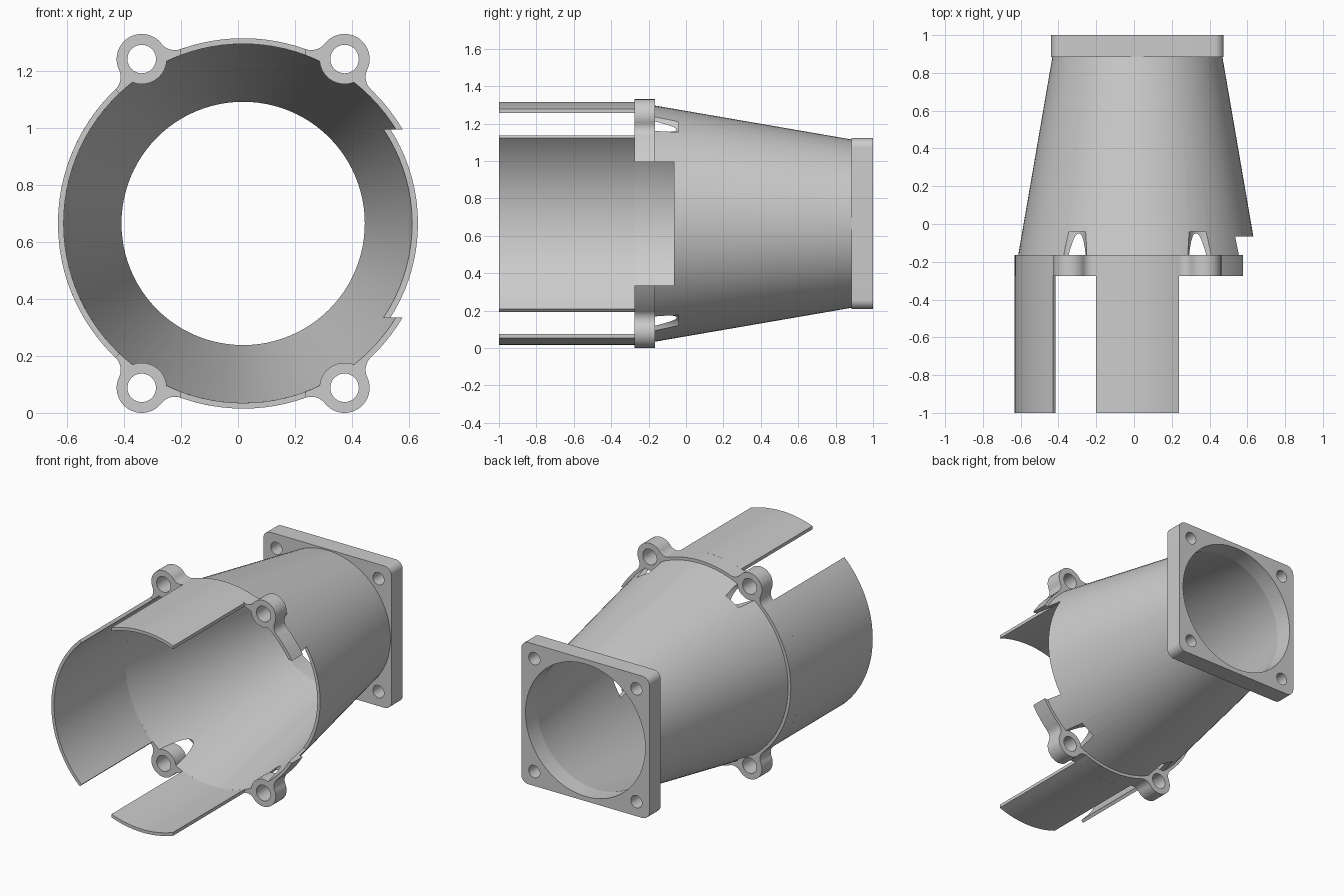
import bpy, bmesh
from math import sin, cos, pi, asin, acos, atan2, hypot, radians

if "Cube" in bpy.data.objects:
    bpy.data.objects.remove(bpy.data.objects["Cube"])

CX, CZ = 0.018, 0.665              # duct axis
R, RI = 0.65, 0.63                 # front shell radii
FRONT, RING0, RING1, PLATE0, BACK = -1.0, -0.275, -0.165, 0.885, 1.0
LUG_X, LUG_Z, LUG_R, HOLE_R, FILLET = 0.356, 0.577, 0.088, 0.05, 0.06

grey = bpy.data.materials.new("light_grey")
grey.use_nodes = True
grey.diffuse_color = (0.6, 0.6, 0.6, 1)
grey.node_tree.nodes["Principled BSDF"].inputs["Base Color"].default_value = (0.6, 0.6, 0.6, 1)


def finish(name, bm):
    bmesh.ops.recalc_face_normals(bm, faces=bm.faces)
    mesh = bpy.data.meshes.new(name)
    bm.to_mesh(mesh)
    bm.free()
    mesh.materials.append(grey)
    obj = bpy.data.objects.new(name, mesh)
    bpy.context.collection.objects.link(obj)
    return obj


def arc(r, a0, a1, n, c=(0, 0)):
    return [(c[0] + r * cos(a0 + (a1 - a0) * i / n),
             c[1] + r * sin(a0 + (a1 - a0) * i / n)) for i in range(n + 1)]


def prism(name, pts, y0, y1):
    """Extrude an outline drawn around the duct axis along y."""
    bm = bmesh.new()
    rings = [[bm.verts.new((CX + u, y, CZ + v)) for u, v in pts] for y in (y0, y1)]
    n = len(pts)
    for ring in rings:
        bm.faces.new(ring)
    for i in range(n):
        j = (i + 1) % n
        bm.faces.new((rings[0][i], rings[0][j], rings[1][j], rings[1][i]))
    return finish(name, bm)


def rod(name, r, c, y0, y1, n=40):
    return prism(name, arc(r, 0, 2 * pi, n, c)[:-1], y0, y1)


def lathe(name, profile, n=96):
    """Revolve a closed (radius, y) profile around the duct axis."""
    bm = bmesh.new()
    rings = [[bm.verts.new((CX + r * cos(2 * pi * i / n), y, CZ + r * sin(2 * pi * i / n)))
              for r, y in profile] for i in range(n)]
    m = len(profile)
    for i in range(n):
        a, b = rings[i], rings[(i + 1) % n]
        for k in range(m):
            l = (k + 1) % m
            bm.faces.new((a[k], a[l], b[l], b[k]))
    return finish(name, bm)


def boolean(obj, others, operation="DIFFERENCE"):
    for other in others:
        mod = obj.modifiers.new("bool", "BOOLEAN")
        mod.operation, mod.solver, mod.object = operation, "EXACT", other
    graph = bpy.context.evaluated_depsgraph_get()
    graph.update()
    mesh = bpy.data.meshes.new_from_object(obj.evaluated_get(graph))
    obj.modifiers.clear()
    obj.data = mesh


def smooth(obj):
    bpy.ops.object.select_all(action="DESELECT")
    obj.select_set(True)
    bpy.context.view_layer.objects.active = obj
    bpy.ops.object.shade_smooth_by_angle(angle=radians(30))


# Tapered duct with the stepped ring at its mouth
duct = lathe("tapered_duct", [(R, RING0), (R, RING1), (0.631, RING1), (0.45, PLATE0),
                              (0.427, PLATE0), (RI, RING0)])

# Cable opening on the left side, screw clearances and lug holes
corners = [(sx, sz) for sx in (-1, 1) for sz in (-1, 1)]
centres = [(sx * LUG_X, sz * LUG_Z) for sx, sz in corners]
side_cut = prism("side_cutter", [(0.3, -0.33), (0.8, -0.33), (0.8, 0.33), (0.3, 0.33)], -0.4, -0.065)
clearances = [rod("clearance_cutter", LUG_R, c, RING1, -0.04) for c in centres]
holes = [rod("hole_cutter", HOLE_R, c, -0.35, -0.1) for c in centres]
boolean(duct, [side_cut] + clearances + holes)
parts = [duct]

# Screw lugs blended into the ring by fillets
dist = hypot(LUG_X, LUG_Z)
A, B = R + FILLET, LUG_R + FILLET
phi = acos((A * A + dist * dist - B * B) / (2 * A * dist))
fx, fy = A * cos(phi), A * sin(phi)          # fillet centre with the lug on the +u axis
to_lug = atan2(-fy, dist - fx)
lug_start = atan2(fy, fx - dist)
half = arc(FILLET, phi - pi, to_lug, 10, (fx, fy))
outline = half + arc(LUG_R, lug_start, -lug_start, 32, (dist, 0))[1:-1]
outline += [(u, -v) for u, v in reversed(half)]
for (sx, sz), c, hole in zip(corners, centres, holes):
    t = atan2(c[1], c[0])
    name = ("upper_" if sz > 0 else "lower_") + ("left" if sx > 0 else "right") + "_lug"
    lug = prism(name, [(u * cos(t) - v * sin(t), u * sin(t) + v * cos(t)) for u, v in outline],
                RING0, RING1)
    disc = rod("lug_disc", LUG_R, c, RING0, RING1)
    boolean(lug, [disc], "UNION")
    boolean(lug, [hole])
    bpy.data.objects.remove(disc)
    parts.append(lug)

# Long curved panels: top and bottom cut straight, right side cut radially
def panel(name, mid, half_out, half_in, n):
    pts = arc(R, mid - half_out, mid + half_out, n) + arc(RI, mid + half_in, mid - half_in, n)
    parts.append(prism(name, pts, FRONT, RING0))

for name, mid in (("top_panel", pi / 2), ("bottom_panel", -pi / 2)):
    panel(name, mid, asin(0.22 / R), asin(0.22 / RI), 12)
panel("right_panel", pi, radians(46.5), radians(46.5), 26)

# Square back flange with rounded corners, duct bore and four screw holes
H, C = 0.457, 0.05
square = []
for k, (sx, sz) in enumerate(((1, 1), (-1, 1), (-1, -1), (1, -1))):
    square += arc(C, k * pi / 2, (k + 1) * pi / 2, 8, (sx * (H - C), sz * (H - C)))
flange = prism("back_flange", square, PLATE0, BACK)
bores = [rod("bore_cutter", 0.427, (0, 0), 0.8, 1.1, 96)]
bores += [rod("flange_hole_cutter", 0.04, (sx * 0.364, sz * 0.364), 0.8, 1.1, 24) for sx, sz in corners]
boolean(flange, bores)
parts.append(flange)

for cutter in [side_cut] + clearances + holes + bores:
    bpy.data.objects.remove(cutter)
for part in parts:
    smooth(part)
